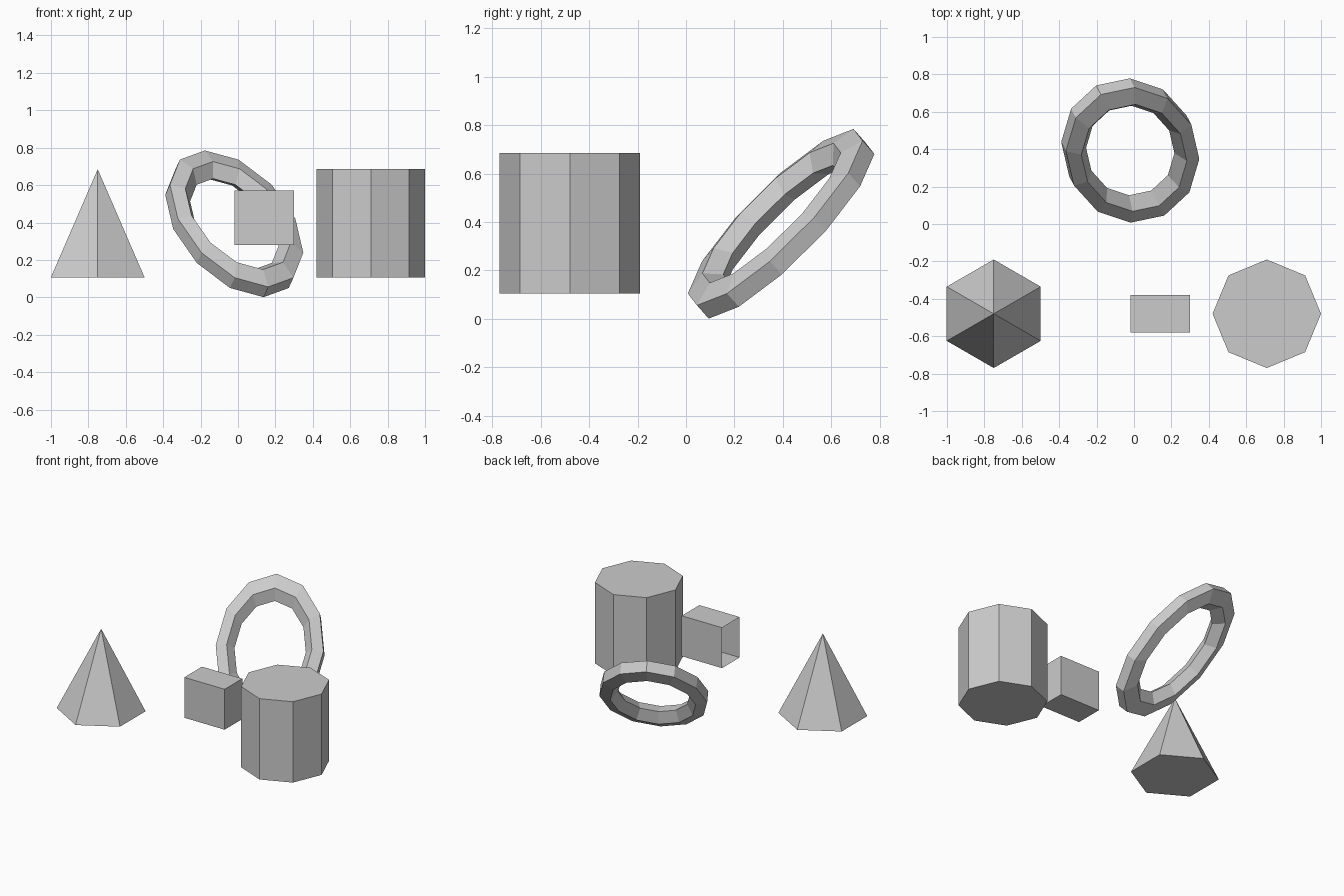
import bpy, bmesh
from math import cos, sin, tau
from mathutils import Vector, Matrix

if "Cube" in bpy.data.objects:
    bpy.data.objects.remove(bpy.data.objects["Cube"], do_unlink=True)

grey = bpy.data.materials.new("plain grey")
grey.use_nodes = True
grey.diffuse_color = (0.6, 0.6, 0.6, 1)
bsdf = next(n for n in grey.node_tree.nodes if n.type == "BSDF_PRINCIPLED")
bsdf.inputs["Base Color"].default_value = grey.diffuse_color


def add_object(name, bm):
    bmesh.ops.recalc_face_normals(bm, faces=bm.faces)
    mesh = bpy.data.meshes.new(name)
    bm.to_mesh(mesh)
    bm.free()
    mesh.materials.append(grey)
    obj = bpy.data.objects.new(name, mesh)
    bpy.context.collection.objects.link(obj)
    return obj


def prism(name, sides, radius, top_radius, height, centre, turn=0.0):
    bm = bmesh.new()
    bmesh.ops.create_cone(bm, cap_ends=True, segments=sides, radius1=radius,
                          radius2=top_radius, depth=height,
                          matrix=Matrix.Translation(centre) @ Matrix.Rotation(turn, 4, "Z"))
    bmesh.ops.remove_doubles(bm, verts=bm.verts, dist=0.0001)
    return add_object(name, bm)


# Six-sided pyramid and eight-sided cylinder standing at the same level
prism("pyramid", 6, 0.29, 0, 0.58, (-0.75, -0.48, 0.395))
prism("cylinder", 8, 0.29, 0.29, 0.58, (0.71, -0.48, 0.395))

# Thin-walled box, open on its -x end
bm = bmesh.new()
bmesh.ops.create_cube(bm, size=1, matrix=Matrix.Translation((0.14, -0.48, 0.425))
                      @ Matrix.Diagonal((0.32, 0.2, 0.29, 1)))
bm.normal_update()
bmesh.ops.delete(bm, geom=[f for f in bm.faces if f.normal.x < -0.9], context="FACES_ONLY")
add_object("open_box", bm)

# Tilted oval ring: five-sided tube, flat side outward, stretched along its slope
long_axis = Vector((-0.33, 0.63, 0.71)).normalized()
short_axis = Vector((0.89, 0.46, 0)).normalized()
normal = short_axis.cross(long_axis).normalized()
centre = Vector((-0.02, 0.393, 0.393))
SEGMENTS, SIDES, RADIUS, TUBE, STRETCH = 12, 5, 0.30, 0.066, 1.46
bm = bmesh.new()
rings = []
for i in range(SEGMENTS):
    a = tau * i / SEGMENTS
    ring = []
    for j in range(SIDES):
        b = tau * (j + 0.5) / SIDES
        reach = RADIUS + TUBE * cos(b)
        ring.append(bm.verts.new(centre + long_axis * (reach * cos(a) * STRETCH)
                                 + short_axis * (reach * sin(a))
                                 + normal * (TUBE * sin(b))))
    rings.append(ring)
for i in range(SEGMENTS):
    here, there = rings[i], rings[(i + 1) % SEGMENTS]
    for j in range(SIDES):
        k = (j + 1) % SIDES
        bm.faces.new((here[j], there[j], there[k], here[k]))
add_object("oval_ring", bm)
